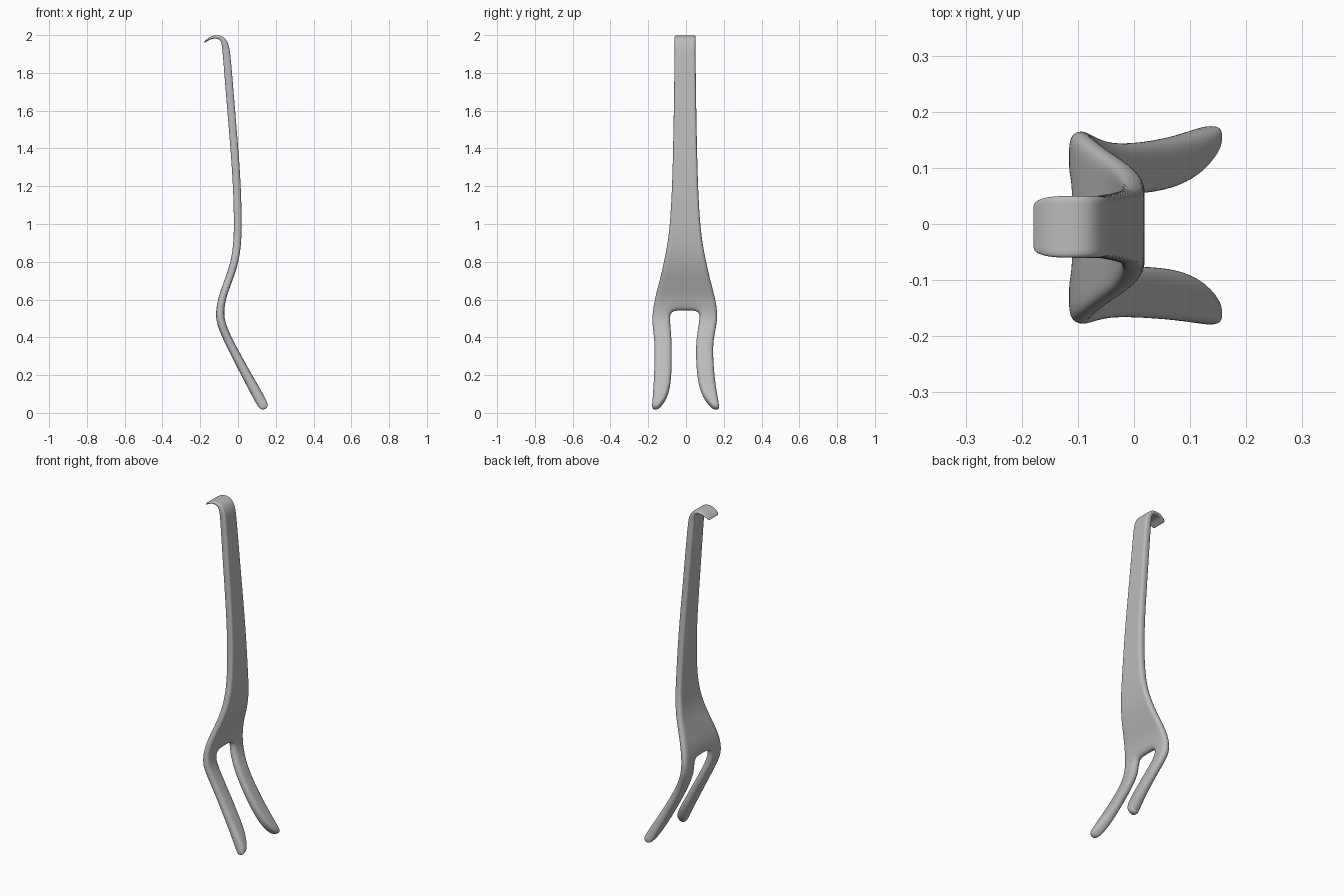
import bpy
import bmesh
from mathutils import Vector

cube = bpy.data.objects.get("Cube")
if cube:
    bpy.data.objects.remove(cube)

steel = bpy.data.materials.new("grey metal")
steel.use_nodes = True
grey = (0.5, 0.5, 0.5, 1)
steel.diffuse_color = grey
steel.node_tree.nodes["Principled BSDF"].inputs["Base Color"].default_value = grey

# Shaft stations from the hook tip down: x, z, thickness, half width
shaft = [
    (-.18, 1.96, .008, .046), (-.152, 1.984, .013, .055),
    (-.115, 1.993, .018, .056), (-.083, 1.984, .026, .056),
    (-.067, 1.95, .036, .056), (-.06, 1.9, .041, .056),
    (-.036, 1.6, .041, .06), (-.019, 1.4, .041, .064),
    (-.005, 1.2, .041, .069), (0, 1.0, .041, .08),
    (-.004, .88, .041, .096), (-.022, .78, .041, .117),
    (-.055, .69, .04, .138), (-.084, .61, .04, .161),
    (-.096, .54, .043, .172),
]
# Prong stations: x, z, thickness, outer offset, inner offset, sideways shift
prongs = [
    (-.093, .49, .045, .174, .076, -.007), (-.077, .44, .045, .167, .07, -.009),
    (-.04, .36, .045, .154, .061, -.012), (.04, .21, .05, .16, .064, -.01),
    (.09, .12, .055, .169, .078, -.006), (.122, .06, .056, .176, .106, -.003),
    (.145, .02, .048, .18, .147, -.002),
]
SHAFT_SHIFT = -.005

# Every row has seven columns; the middle two cells are the slot below the shaft
rows = []
for i, (x, z, thick, half) in enumerate(shaft):
    blend = max(0, (i - 9) / 5)
    inner = half * (1 / 3 + blend * .12)
    rows.append((x, z, thick, half, inner, SHAFT_SHIFT))
rows += prongs


def is_cell(r, c):
    if not (0 <= r < len(rows) - 1 and 0 <= c < 6):
        return False
    return r < len(shaft) - 1 or c not in (2, 3)


bm = bmesh.new()
made = {}


def vert(r, c, side):
    key = (r, c, side)
    if key not in made:
        x, z, thick, outer, inner, shift = rows[r]
        before, after = rows[max(r - 1, 0)], rows[min(r + 1, len(rows) - 1)]
        along = Vector((after[0] - before[0], 0, after[1] - before[1])).normalized()
        normal = Vector((-along.z, 0, along.x))
        mid = (outer + inner) / 2
        y = (-outer, -mid, -inner, 0, inner, mid, outer)[c] + shift
        made[key] = bm.verts.new(Vector((x, y, z)) + normal * side * thick / 2)
    return made[key]


# Two skins, then a rim along every open edge
for r in range(len(rows) - 1):
    for c in range(6):
        if not is_cell(r, c):
            continue
        corners = [(r, c), (r, c + 1), (r + 1, c + 1), (r + 1, c)]
        bm.faces.new([vert(*p, 1) for p in corners])
        bm.faces.new([vert(*p, -1) for p in reversed(corners)])
        neighbours = [(r - 1, c), (r, c + 1), (r + 1, c), (r, c - 1)]
        for k, other in enumerate(neighbours):
            if not is_cell(*other):
                a, b = corners[k], corners[(k + 1) % 4]
                bm.faces.new([vert(*b, 1), vert(*a, 1), vert(*a, -1), vert(*b, -1)])

bmesh.ops.recalc_face_normals(bm, faces=bm.faces)
for face in bm.faces:
    face.smooth = True
mesh = bpy.data.meshes.new("forked_hook_lever")
bm.to_mesh(mesh)
bm.free()
mesh.materials.append(steel)

lever = bpy.data.objects.new("forked_hook_lever", mesh)
bpy.context.collection.objects.link(lever)
smooth = lever.modifiers.new("rounding", "SUBSURF")
smooth.levels = 3
smooth.render_levels = 3
